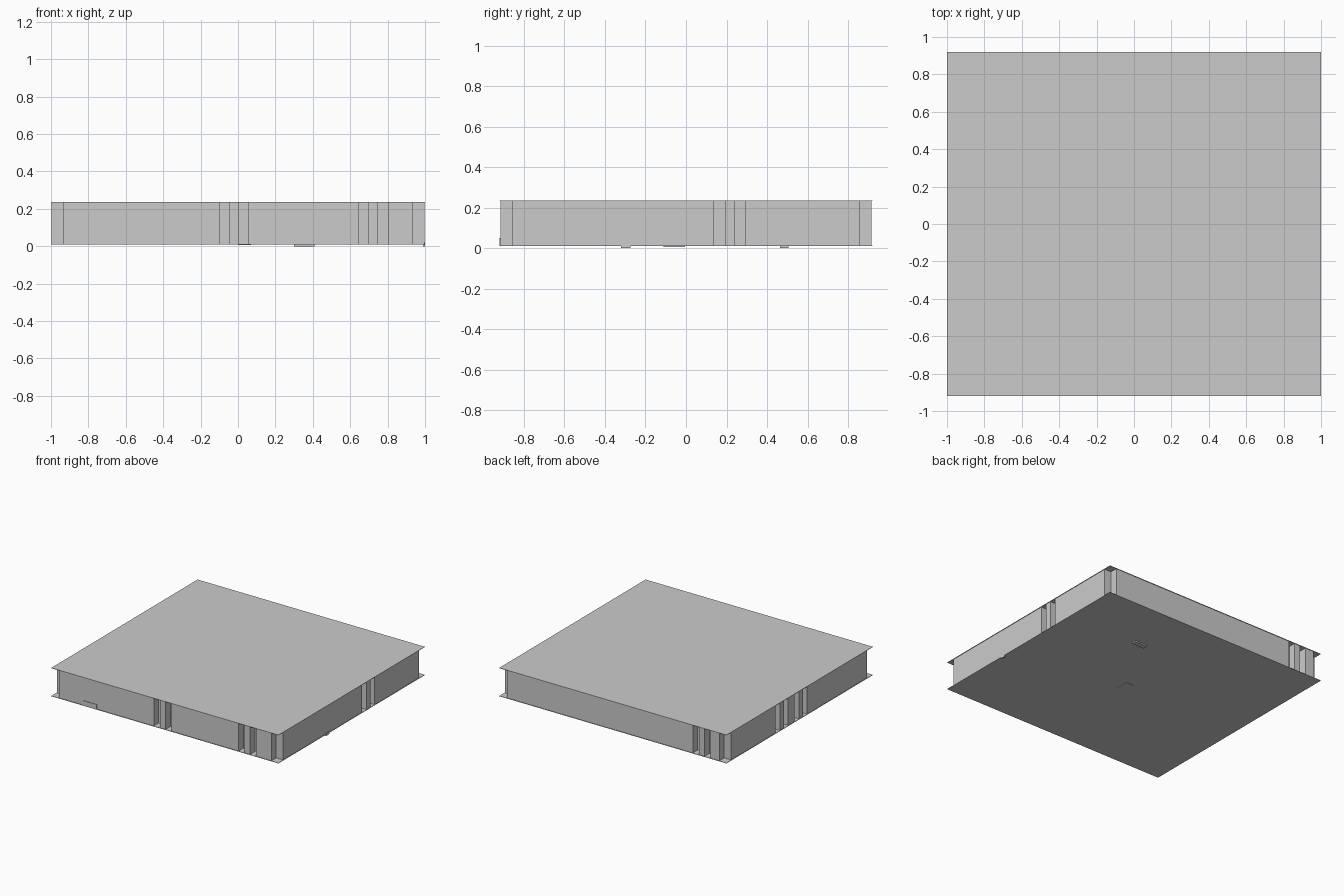
import bpy, bmesh
from mathutils import Vector

if "Cube" in bpy.data.objects:
    bpy.data.objects.remove(bpy.data.objects["Cube"])

HX, HY = 1.0, 0.92          # half sizes of the plates
WX, WY = 0.996, 0.916       # half sizes of the wall ring
D = 0.06                    # depth of corner notches and grooves
Z0, Z1 = 0.01, 0.236        # underside of floor, top of roof
PLATE = 0.003


def finish(name, bm):
    bmesh.ops.recalc_face_normals(bm, faces=bm.faces)
    mesh = bpy.data.meshes.new(name)
    bm.to_mesh(mesh)
    bm.free()
    ob = bpy.data.objects.new(name, mesh)
    bpy.context.collection.objects.link(ob)
    return ob


def box(name, x0, x1, y0, y1, z0, z1):
    bm = bmesh.new()
    bmesh.ops.create_cube(bm, size=1)
    for v in bm.verts:
        v.co = Vector((x0 + (v.co.x + .5) * (x1 - x0),
                       y0 + (v.co.y + .5) * (y1 - y0),
                       z0 + (v.co.z + .5) * (z1 - z0)))
    return finish(name, bm)


def side(origin, along, inward, half, pilasters):
    """Outline of one wall, with a groove on each side of every pilaster."""
    o, a, n = Vector(origin), Vector(along), Vector(inward)
    pts = [(-half + D, D), (-half + D, 0)]
    for c in sorted(pilasters):
        for g0, g1 in ((c - .078, c - .025), (c + .025, c + .078)):
            pts += [(g0, 0), (g0, D), (g1, D), (g1, 0)]
    pts.append((half - D, 0))
    return [o + a * s + n * d for s, d in pts]


# Wall block: counter-clockwise outline, square corner notches
outline = (side((0, -WY), (1, 0), (0, 1), WX, [-.022, .724])
           + side((WX, 0), (0, 1), (-1, 0), WY, [.217])
           + side((0, WY), (-1, 0), (0, -1), WX, [.78])
           + side((-WX, 0), (0, -1), (1, 0), WY, [-.217, .022]))
bm = bmesh.new()
base = bm.faces.new([bm.verts.new((p.x, p.y, Z0 + PLATE)) for p in outline])
top = bmesh.ops.extrude_face_region(bm, geom=[base])["geom"]
bmesh.ops.translate(bm, vec=(0, 0, Z1 - Z0 - 2 * PLATE),
                    verts=[g for g in top if isinstance(g, bmesh.types.BMVert)])
bmesh.ops.triangulate(bm, faces=[f for f in bm.faces if len(f.verts) > 4])
finish("notched_walls", bm)

# Thin floor and roof plates
box("floor_plate", -HX, HX, -HY, HY, Z0, Z0 + PLATE)
box("roof_plate", -HX, HX, -HY, HY, Z1 - PLATE, Z1)

# Small tabs under the floor and along the edges
box("underside_tab_large", .30, .41, .465, .505, 0, Z0)
box("underside_tab_flat", 0, .07, -.11, -.005, .006, Z0)
box("right_edge_tab", .99, 1.0, -.32, -.275, 0, .02)
box("front_edge_panel", -.72, -.60, -.92, -.91, Z0, .05)
